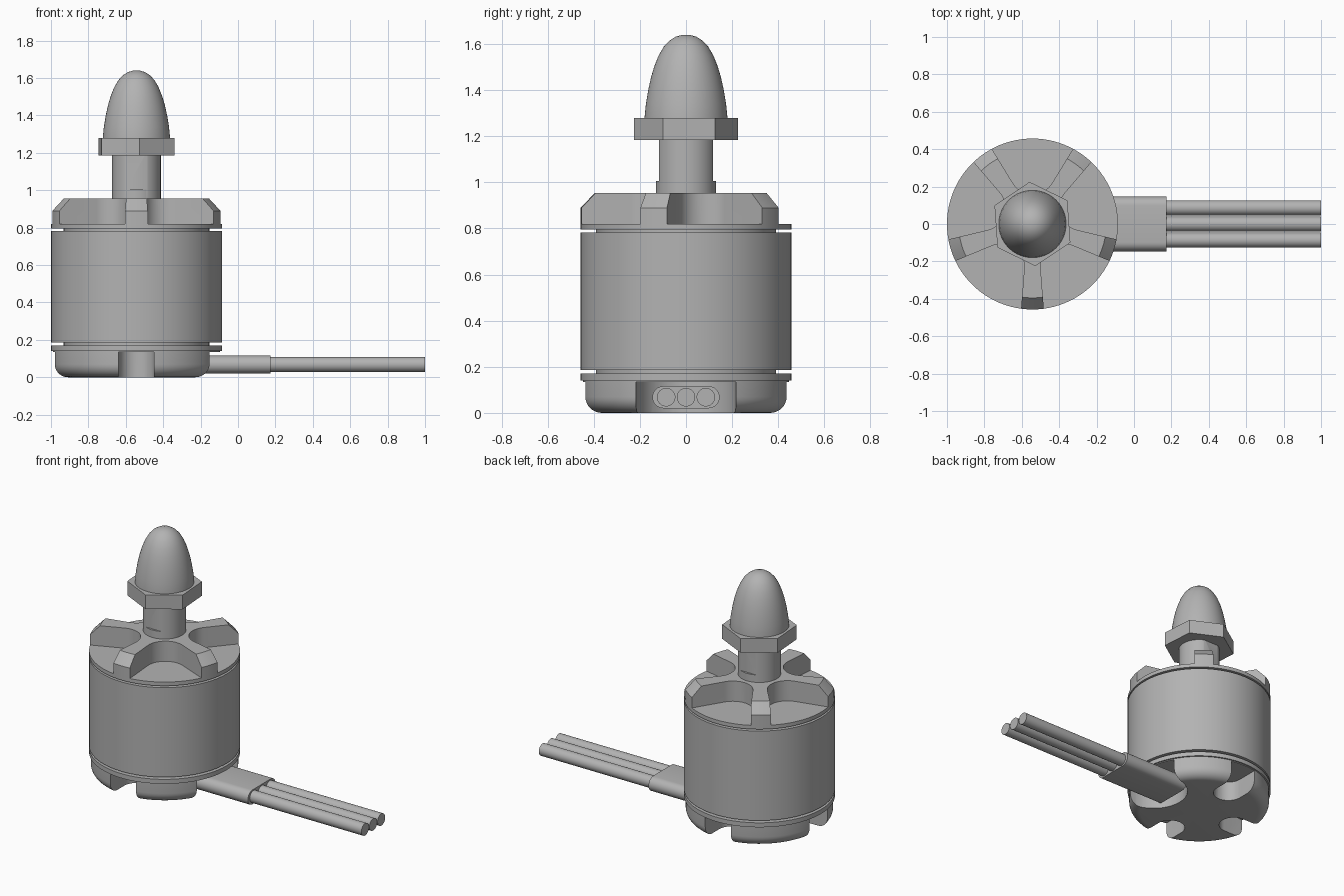
import bpy, bmesh
from math import sin, cos, pi, radians

AXIS_X = -0.543

cube = bpy.data.objects.get("Cube")
if cube:
    bpy.data.objects.remove(cube)

grey = bpy.data.materials.new("plain grey")
grey.use_nodes = True
grey.diffuse_color = (0.45, 0.45, 0.45, 1)
grey.node_tree.nodes["Principled BSDF"].inputs["Base Color"].default_value = (0.45, 0.45, 0.45, 1)


def make(name, bm, x=AXIS_X):
    bmesh.ops.remove_doubles(bm, verts=bm.verts, dist=1e-5)
    bmesh.ops.recalc_face_normals(bm, faces=bm.faces)
    mesh = bpy.data.meshes.new(name)
    bm.to_mesh(mesh)
    bm.free()
    mesh.materials.append(grey)
    ob = bpy.data.objects.new(name, mesh)
    ob.location.x = x
    bpy.context.collection.objects.link(ob)
    return ob


def activate(ob):
    bpy.ops.object.select_all(action='DESELECT')
    ob.select_set(True)
    bpy.context.view_layer.objects.active = ob


def smooth(ob):
    activate(ob)
    bpy.ops.object.shade_smooth_by_angle(angle=radians(30))
    return ob


def lathe(name, profile, steps=96):
    """Closed solid from (radius, height) points, first and last on the axis."""
    bm = bmesh.new()
    verts = [bm.verts.new((r, 0, z)) for r, z in profile]
    edges = [bm.edges.new(pair) for pair in zip(verts, verts[1:])]
    bmesh.ops.spin(bm, geom=verts + edges, cent=(0, 0, 0), axis=(0, 0, 1),
                   angle=2 * pi, steps=steps, use_merge=True)
    return make(name, bm)


def prism(name, outline, depth, x=AXIS_X):
    """Extrude a 3D outline along the depth vector."""
    bm = bmesh.new()
    face = bm.faces.new([bm.verts.new(p) for p in outline])
    out = bmesh.ops.extrude_face_region(bm, geom=[face], use_keep_orig=True)
    moved = [v for v in out["geom"] if isinstance(v, bmesh.types.BMVert)]
    bmesh.ops.translate(bm, verts=moved, vec=depth)
    return make(name, bm, x)


def slot(centre, radius, flare, z0, z1, direction):
    """Round-ended cutter opening outwards, its sides flaring by an angle."""
    pts = []
    n = 20
    for i in range(n + 1):
        a = pi / 2 + flare + (pi - 2 * flare) * i / n
        pts.append((centre + radius * cos(a), radius * sin(a)))
    far = 0.5
    first, last = pts[0], pts[-1]
    pts.insert(0, (first[0] + far * cos(flare), first[1] + far * sin(flare)))
    pts.append((last[0] + far * cos(flare), last[1] - far * sin(flare)))
    c, s = cos(direction), sin(direction)
    return prism("cutter", [(x * c - y * s, x * s + y * c, z0) for x, y in pts], (0, 0, z1 - z0))


def cut(ob, cutter):
    mod = ob.modifiers.new("cut", 'BOOLEAN')
    mod.operation = 'DIFFERENCE'
    mod.solver = 'EXACT'
    mod.object = cutter
    activate(ob)
    bpy.ops.object.modifier_apply(modifier=mod.name)
    bpy.data.objects.remove(cutter)


# Base plate: rounded lower edge, thin lip, three slots and one cable opening
fillet = [(0.377 + 0.07 * sin(a), 0.07 - 0.07 * cos(a)) for a in [pi / 2 * i / 8 for i in range(9)]]
base = lathe("base_plate", [(0, 0)] + fillet + [(0.447, 0.14), (0.457, 0.14), (0.457, 0.17), (0, 0.17)])
for k in (1, 2, 3):
    cut(base, slot(0.29, 0.095, 0, -0.1, 0.135, k * pi / 2))
cut(base, slot(0.38, 0.217, 0, -0.1, 0.135, 0))
smooth(base)

# Inner core seen in the grooves, and the outer can
smooth(lathe("inner_core", [(0, 0.165), (0.39, 0.165), (0.39, 0.80), (0, 0.80)]))
smooth(lathe("outer_can", [(0, 0.185), (0.457, 0.185), (0.457, 0.783), (0, 0.783)]))

# Top cover: bevelled disc with five pockets leaving five arms
cover = lathe("top_cover", [(0, 0.795), (0.457, 0.795), (0.457, 0.89), (0.395, 0.955), (0, 0.955)])
for k in range(5):
    cut(cover, slot(0.282, 0.1225, radians(31.5), 0.82, 1.1, radians(306 + 72 * k)))
smooth(cover)

# Shaft with two flats
shaft = lathe("shaft", [(0, 0.94), (0.13, 0.94), (0.13, 1.2), (0, 1.2)], 64)
for side in (-1, 1):
    y0, y1 = side * 0.117, side * 0.3
    cut(shaft, prism("cutter", [(-0.3, y0, 1.005), (0.3, y0, 1.005), (0.3, y1, 1.005), (-0.3, y1, 1.005)],
                     (0, 0, 0.3)))
smooth(shaft)

# Hexagonal nut and bullet-shaped cap
corners = [radians(34 + 60 * i) for i in range(6)]
prism("hex_nut", [(0.2256 * cos(a), 0.2256 * sin(a), 1.185) for a in corners], (0, 0, 0.095))
smooth(lathe("bullet_cap", [(0, 1.27), (0.18, 1.27), (0.18, 1.28), (0.174, 1.34), (0.164, 1.40), (0.152, 1.455),
                            (0.137, 1.505), (0.119, 1.55), (0.097, 1.588), (0.072, 1.615),
                            (0.045, 1.632), (0.02, 1.639), (0, 1.64)], 64))

# Flat cable sleeve with rounded sides
CABLE_Z = 0.068
rim = []
for side in (1, -1):
    for i in range(13):
        a = -pi / 2 + pi * i / 12
        rim.append((-0.32, side * (0.098 + 0.048 * cos(a)), CABLE_Z + side * 0.048 * sin(a)))
smooth(prism("cable_sleeve", rim, (0.495, 0, 0), 0))

# Three wires
for label, y in (("right", -0.086), ("middle", 0), ("left", 0.086)):
    ring = [(0.1, y + 0.04 * cos(2 * pi * i / 32), CABLE_Z + 0.04 * sin(2 * pi * i / 32)) for i in range(32)]
    smooth(prism(label + "_wire", ring, (0.9, 0, 0), 0))
